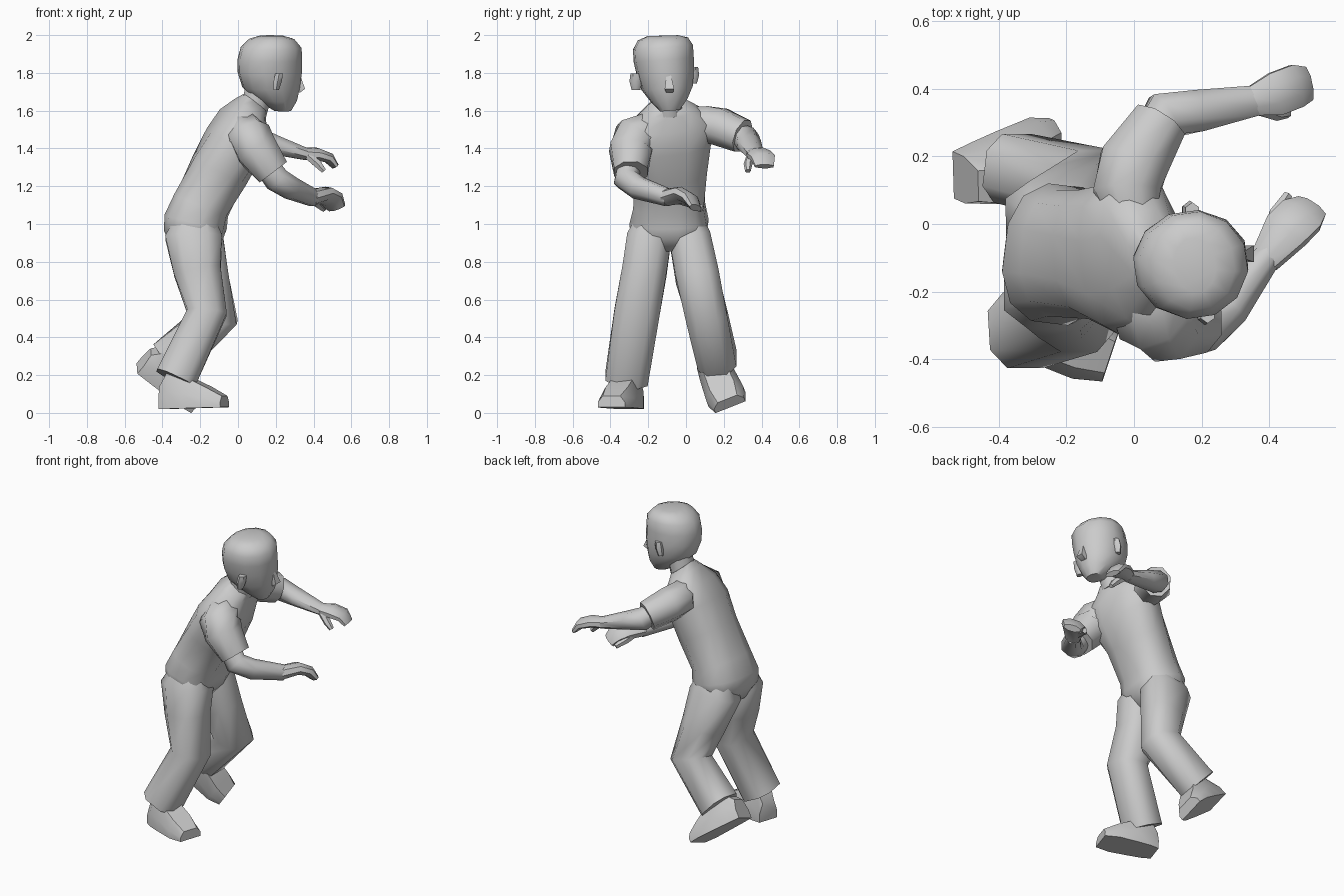
import bpy, bmesh
from math import sin, cos, pi, radians, copysign
from mathutils import Vector

X, Y, Z = Vector((1, 0, 0)), Vector((0, 1, 0)), Vector((0, 0, 1))


def skin(name, rings, sharp=50):
    """Bridge equal-sized point rings into a closed surface."""
    bm = bmesh.new()
    loops = [[bm.verts.new(p) for p in r] for r in rings]
    n = len(loops[0])
    for lo, hi in zip(loops, loops[1:]):
        for i in range(n):
            j = (i + 1) % n
            bm.faces.new((lo[i], lo[j], hi[j], hi[i]))
    bm.faces.new(loops[0])
    bm.faces.new(loops[-1])
    bmesh.ops.recalc_face_normals(bm, faces=bm.faces)
    me = bpy.data.meshes.new(name)
    bm.to_mesh(me)
    bm.free()
    for p in me.polygons:
        p.use_smooth = True
    me.set_sharp_from_angle(angle=radians(sharp))
    ob = bpy.data.objects.new(name, me)
    bpy.context.collection.objects.link(ob)
    return ob


def loft(name, rings, n=8, ref=Y, axis=None, power=1):
    """Rings: x, y, z, half depth, half width [, yaw, roll of the width axis].
    A power below 1 makes the section boxier."""
    pts = [Vector(r[:3]) for r in rings]
    k = 1 / cos(pi / n) ** power
    bend = lambda c: copysign(abs(c) ** power, c) * k if abs(c) > 1e-6 else 0
    ang = [2 * pi * (j + .5) / n for j in range(n)]
    out = []
    for i, r in enumerate(rings):
        t = Vector()
        if i:
            t += (pts[i] - pts[i - 1]).normalized()
        if i < len(pts) - 1:
            t += (pts[i + 1] - pts[i]).normalized()
        t = axis or t.normalized()
        if len(r) > 5:
            yaw = radians(r[5])
            v = Vector((-sin(yaw), cos(yaw), r[6])).normalized()
        else:
            v = (ref - ref.dot(t) * t).normalized()
        u = v.cross(t).normalized()
        out.append([pts[i] + u * r[3] * bend(cos(a)) + v * r[4] * bend(sin(a)) for a in ang])
    return skin(name, out)


def shoe(name, heel, toe, up, sections):
    """Sections: fraction from heel to toe, half width, height."""
    heel, toe = Vector(heel), Vector(toe)
    d = (toe - heel).normalized()
    side = Vector(up).cross(d).normalized()
    up = d.cross(side)
    shape = ((-1, 0), (1, 0), (1, .45), (.65, 1), (-.65, 1), (-1, .45))
    skin(name, [[heel.lerp(toe, f) + side * a * w + up * b * h for a, b in shape]
                for f, w, h in sections], 40)


# Leaning torso, twisting from hips to shoulders
loft("torso", [
    (-.245, -.09, .87, .11, .08, -5, 0),
    (-.235, -.09, .94, .15, .195, -7, 0),
    (-.225, -.09, 1.01, .162, .205, -7, 0),
    (-.195, -.09, 1.10, .15, .187, -4, 0),
    (-.10, -.085, 1.28, .155, .192, 4, .06),
    (-.02, -.1, 1.43, .152, .228, 9, .12),
    (.03, -.085, 1.54, .128, .225, 11, .15),
    (.065, -.085, 1.61, .09, .13, 11, .12),
    (.09, -.09, 1.64, .075, .08, 11, .05)], 12, power=.8)

loft("neck", [(.08, -.09, 1.58, .07, .07), (.12, -.095, 1.75, .075, .075)])

# Head, turned and tipped a little
loft("head", [
    (.235, -.085, 1.60, .045, .05, 8, .08),
    (.205, -.09, 1.655, .105, .095, 8, .08),
    (.175, -.1, 1.72, .148, .132, 8, .08),
    (.168, -.11, 1.80, .166, .147, 8, .08),
    (.168, -.118, 1.87, .166, .155, 8, .08),
    (.176, -.122, 1.935, .157, .155, 8, .08),
    (.18, -.122, 1.98, .115, .13, 8, .06),
    (.18, -.122, 1.997, .06, .08, 8, .03)], 12, axis=Z)

loft("nose", [(.317, -.092, 1.80, .008, .01), (.325, -.088, 1.715, .03, .025),
              (.315, -.087, 1.695, .012, .018)], 4, axis=Z)
for side, y, z in (("right", -.265, 1.755), ("left", .035, 1.79)):
    x = .21 if y < 0 else .165
    loft(side + "_ear", [(x - .008, y, z - .045, .015, .02), (x, y, z, .022, .03),
                         (x + .008, y, z + .042, .02, .025)], 6, axis=Z)

# Trouser legs, their tops tucked into the hips
loft("right_trouser_leg", [
    (-.225, -.165, 1.06, .09, .08), (-.235, -.195, .93, .15, .118), (-.215, -.22, .75, .125, .118),
    (-.165, -.26, .53, .105, .12), (-.33, -.315, .18, .11, .113)], power=.75)
loft("left_trouser_leg", [
    (-.215, -.015, 1.06, .09, .08), (-.23, .02, .93, .15, .11), (-.17, .06, .72, .12, .115),
    (-.115, .11, .51, .115, .11), (-.36, .165, .28, .12, .103)], power=.75)

# Shoes: one flat, one pushing off its toe
shoe("right_shoe", (-.40, -.285, .02), (-.07, -.395, .03), (0, 0, 1),
     ((0, .065, .12), (.15, .08, .2), (.4, .088, .17), (.75, .095, .11), (1, .075, .06)))
shoe("left_shoe", (-.535, .145, .235), (-.25, .235, .03), (.55, -.3, .8),
     ((0, .075, .12), (.2, .085, .2), (.45, .095, .17), (.8, .105, .1), (1, .085, .06)))

# Short sleeves, starting inside the shoulders
loft("right_sleeve", [
    (.02, -.13, 1.50, .07, .09), (.035, -.21, 1.485, .1, .105), (.06, -.27, 1.455, .115, .115),
    (.1, -.293, 1.39, .112, .11), (.187, -.292, 1.275, .088, .09)], ref=X)
loft("left_sleeve", [
    (0, .02, 1.54, .07, .08), (-.02, .1, 1.53, .1, .095), (0, .18, 1.515, .103, .098),
    (.075, .30, 1.465, .082, .087)], ref=Z)

# Forearms
loft("right_forearm", [
    (.13, -.29, 1.34, .06, .06), (.205, -.315, 1.235, .065, .065),
    (.28, -.25, 1.19, .06, .058), (.4, -.09, 1.138, .04, .045)], ref=Z)
loft("left_forearm", [
    (.04, .24, 1.49, .055, .055), (.09, .32, 1.45, .07, .064),
    (.19, .335, 1.42, .062, .052), (.36, .365, 1.37, .045, .032)], ref=Z)

# Relaxed hands with drooping fingers and thumbs
loft("right_hand", [
    (.385, -.11, 1.14, .042, .042), (.45, -.02, 1.153, .037, .07),
    (.495, .025, 1.13, .032, .07), (.525, .05, 1.085, .02, .05)],
    ref=Vector((.65, -.5, .3)))
loft("right_thumb", [
    (.405, -.04, 1.135, .025, .025), (.42, .03, 1.11, .02, .022),
    (.455, .085, 1.08, .013, .015)], 6, ref=Z)
loft("left_hand", [
    (.345, .362, 1.373, .032, .042), (.42, .385, 1.37, .032, .064),
    (.48, .408, 1.35, .028, .064), (.515, .415, 1.305, .016, .05)],
    ref=Vector((-.3, 1, .1)))
loft("left_thumb", [
    (.375, .345, 1.36, .022, .022), (.425, .328, 1.315, .02, .02),
    (.455, .328, 1.28, .013, .013)], 6, ref=Y)
